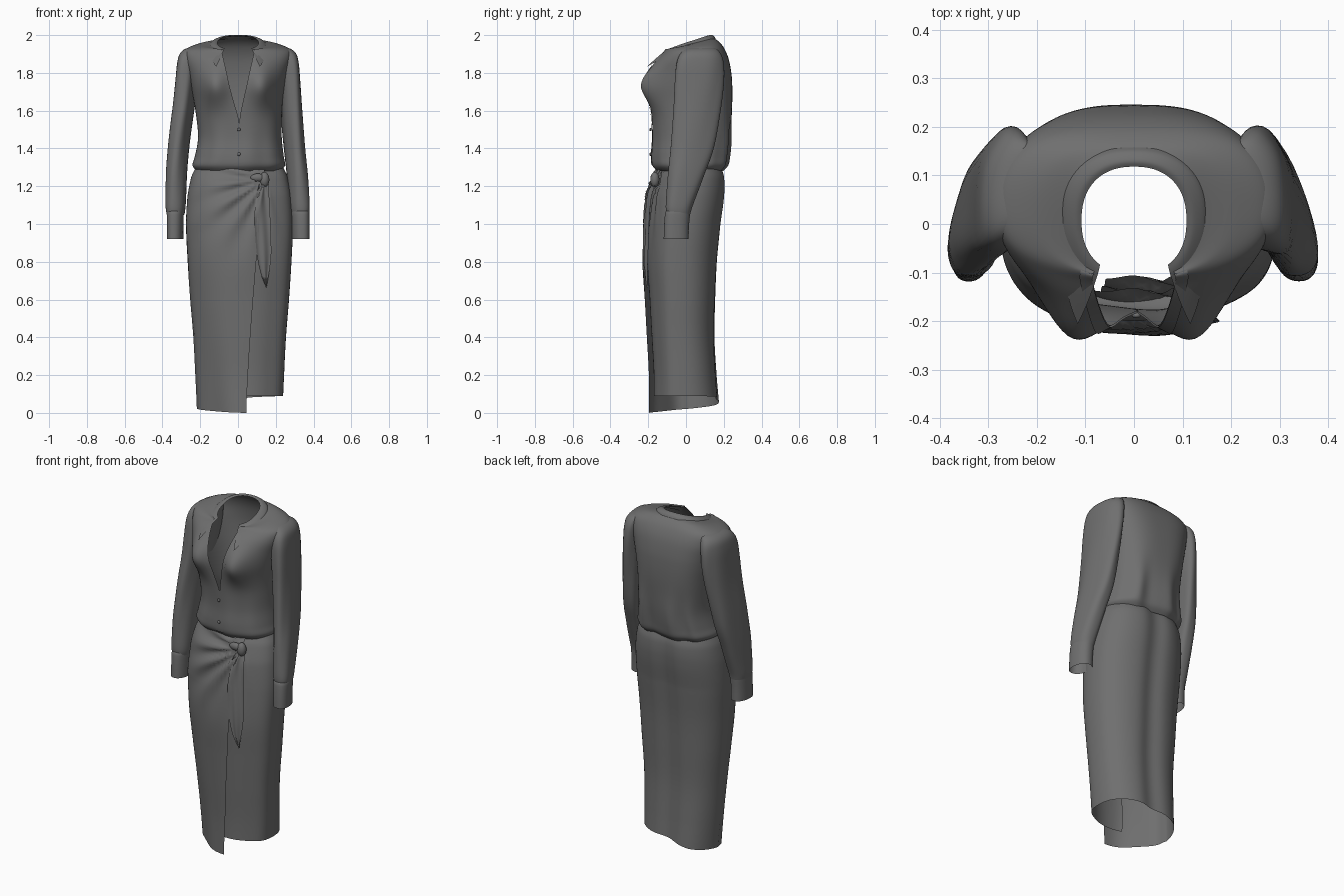
import bpy, bmesh
from math import sin, cos, asin, atan2, exp, hypot, pi

cube = bpy.data.objects.get("Cube")
if cube:
    bpy.data.objects.remove(cube)

cloth = bpy.data.materials.new("charcoal cloth")
cloth.use_nodes = True
GREY = (0.16, 0.16, 0.16, 1)
cloth.diffuse_color = GREY
cloth.node_tree.nodes["Principled BSDF"].inputs["Base Color"].default_value = GREY


def spline(rows, u):
    """Smooth interpolation through table rows, u from 0 to 1."""
    k = max(0, min(u, 1)) * (len(rows) - 1)
    i = min(int(k), len(rows) - 2)
    t = k - i
    a, b, c, d = (rows[max(0, min(j, len(rows) - 1))] for j in range(i - 1, i + 3))
    return [q + t / 2 * (r - p + t * (2*p - 5*q + 4*r - s + t * (3*(q - r) + s - p)))
            for p, q, r, s in zip(a, b, c, d)]


def at_height(rows, z):
    """Spline row at a given value of the first column."""
    for i in range(len(rows) - 1):
        if z <= rows[i + 1][0] or i == len(rows) - 2:
            t = (z - rows[i][0]) / (rows[i + 1][0] - rows[i][0])
            return spline(rows, (i + t) / (len(rows) - 1))


def oval(half, front, back, th, n=2.3):
    """Point on a rounded section; angle 0 faces the front, growing toward -x."""
    s, c = sin(th), cos(th)
    px = abs(s) ** (2 / n) * (1 if s > 0 else -1)
    py = abs(c) ** (2 / n) * (1 if c > 0 else -1)
    return -half * px, (front + back) / 2 - (back - front) / 2 * py


def angle_of(x, half, n=2.3):
    return asin(min(1, max(0, x) / half) ** (n / 2))


def sheet(name, point, nu, nv):
    """Grid of faces from point(u, v): u runs up, v runs around."""
    bm = bmesh.new()
    g = [[bm.verts.new(point(i / nu, j / nv)) for j in range(nv + 1)] for i in range(nu + 1)]
    for i in range(nu):
        for j in range(nv):
            bm.faces.new((g[i][j], g[i + 1][j], g[i + 1][j + 1], g[i][j + 1]))
    bmesh.ops.remove_doubles(bm, verts=bm.verts, dist=0.0002)
    finish(name, bm)


def finish(name, bm):
    me = bpy.data.meshes.new(name)
    bm.to_mesh(me)
    bm.free()
    me.materials.append(cloth)
    me.shade_smooth()
    bpy.context.collection.objects.link(bpy.data.objects.new(name, me))


# Wrap skirt: height, half width, front, back
SKIRT = [(0, .228, -.2, .18), (.2, .236, -.2, .165), (.4, .246, -.21, .155),
         (.6, .262, -.22, .16), (.8, .275, -.23, .17), (1, .283, -.22, .19),
         (1.15, .275, -.205, .21), (1.25, .255, -.175, .21), (1.32, .225, -.14, .19)]
# Hem height around the turn: long outer panel, shorter inner one
HEM = [(0, 0), (.25, .02), (.4, .045), (.52, .082), (.75, .09), (1, .09)]
KNOT_X, KNOT_Z = .14, 1.235


def skirt_point(th, z):
    _, half, front, back = at_height(SKIRT, z)
    x, y = oval(half, front, back, th)
    # lower part twists: flatter at the front right corner, fuller behind it
    low = max(0, 1 - z)
    pull = low * (.034 * max(0, cos(th - pi / 4)) ** 5 + .018 * min(0, cos(th + pi / 4)) ** 6)
    x += pull if sin(th) > 0 and cos(th) > 0 else pull * .3
    y += pull
    # folds fanning out from the knot
    d = hypot(x - KNOT_X, z - KNOT_Z)
    a = atan2(KNOT_Z - z, KNOT_X - x)
    fan = max(0, cos(a - .4)) * max(0, cos(th)) * exp(-(d / .34) ** 2) * min(1, d / .06)
    y -= .018 * fan * sin(15 * a)
    # soft valley down the back
    y -= .02 * max(0, -cos(th)) ** 4 * exp(-(x / .06) ** 2)
    return x, y


def skirt(u, v):
    hem = at_height(HEM, v)[1]
    z = hem + u * (1.32 - hem)
    half = at_height(SKIRT, z)[1]
    edge = .035 + .095 * (z / 1.25) ** 1.3
    start = -angle_of(edge, half)
    th = start + v * (2 * pi + .25 - start)
    x, y = skirt_point(th, z)
    under = min(1, max(0, (th - 2 * pi + 1.4) / .8))
    return x + .008, y + .026 * under * (3 - 2 * under) * under, z


sheet("wrap_skirt", skirt, 90, 130)

# Knot tail hanging over the skirt: height, centre, half width
TAIL = [(.665, .15, .001), (.74, .142, .022), (.84, .138, .038),
        (1, .13, .042), (1.13, .13, .036), (1.25, .14, .018)]


def tail(u, v):
    z, mid, w = spline(TAIL, u)
    x = mid + w * (1 - 2 * v)
    half = at_height(SKIRT, z)[1]
    y = skirt_point(-angle_of(x, half), z)[1]
    return x, y - .006 - .004 * cos(pi * (v - .5) * 3), z


sheet("tie_tail", tail, 40, 12)


def blob(name, loc, size):
    bm = bmesh.new()
    bmesh.ops.create_uvsphere(bm, u_segments=20, v_segments=12, radius=1)
    bmesh.ops.scale(bm, vec=size, verts=bm.verts)
    bmesh.ops.translate(bm, vec=loc, verts=bm.verts)
    finish(name, bm)


blob("tie_knot", (.14, -.165, 1.235), (.026, .024, .04))
blob("tie_loop", (.105, -.17, 1.245), (.04, .018, .022))

# Blouse body: height, half width, front, back, tilt, neckline gap
BODY = [(1.28, .22, -.15, .19, 0, 0), (1.31, .245, -.175, .215, 0, 0),
        (1.36, .235, -.18, .225, 0, 0), (1.45, .222, -.175, .235, 0, 0),
        (1.55, .225, -.18, .24, 0, .002), (1.65, .235, -.19, .245, 0, .025),
        (1.73, .25, -.195, .245, 0, .045), (1.8, .265, -.185, .24, 0, .06),
        (1.87, .284, -.155, .225, .03, .075), (1.918, .28, -.12, .2, .08, .085),
        (1.942, .215, -.11, .17, .16, .085), (1.948, .14, -.11, .14, .26, .08),
        (1.955, .11, -.105, .12, .33, .075)]


def body_point(u, th):
    z, half, front, back, tilt, _ = spline(BODY, u)
    x, y = oval(half, front, back, th, 2.3 + .5 * max(0, -cos(th)))
    z += tilt * y
    if cos(th) > 0:
        # bust
        y -= .066 * exp(-((abs(x) - .13) / .07) ** 2 - ((z - 1.73) / .1) ** 2) * cos(th) ** .5
    # gathered folds at the waist, strongest at the back
    gather = exp(-((z - 1.36) / .16) ** 2) * (.35 + .65 * max(0, -cos(th)))
    y += .012 * gather * sin(9 * th) * (cos(th) ** 2)
    return x + .01 * exp(-((z - 1.45) / .15) ** 2), y, z


def body(u, v):
    row = spline(BODY, u)
    a = angle_of(row[5], row[1])
    return body_point(u, a + v * (2 * pi - 2 * a))


sheet("blouse_body", body, 72, 110)


# Front bands bordering the opening
def band(side):
    def point(u, v):
        k = .08 + .8 * u
        row = spline(BODY, k)
        x = row[5] + .026 * (v if side < 0 else 1 - v)
        x, y, z = body_point(k, -side * angle_of(x, row[1]))
        return x, y - .004, z
    return point


sheet("left_front_band", band(1), 50, 4)
sheet("right_front_band", band(-1), 50, 4)

for z in (1.37, 1.5):
    blob("button", (.005, -.188, z), (.009, .006, .009))

# Folded collar with drooping points: height, half width, front, back, tilt, droop
COLLAR = [(1.937, .155, -.13, .158, .27, 1), (1.95, .143, -.122, .148, .3, .6),
          (1.96, .122, -.112, .13, .32, .15), (1.958, .108, -.104, .118, .33, 0)]


def collar(u, v):
    z, half, front, back, tilt, droop = spline(COLLAR, u)
    a = angle_of(.07 + .03 * droop, half)
    th = a + v * (2 * pi - 2 * a)
    x, y = oval(half, front, back, th)
    tip = max(0, cos(th)) ** 2 * droop
    return x * (1 + .25 * tip), y - .16 * tip, z + tilt * y - .12 * tip


sheet("collar", collar, 14, 90)

# Sleeves: height, centre x, half width, centre y, half depth
SLEEVE = [(1.05, .328, .046, -.04, .062), (1.1, .326, .052, -.035, .072),
          (1.25, .314, .054, 0, .095), (1.4, .298, .054, .035, .114),
          (1.6, .282, .055, .058, .124), (1.75, .272, .056, .068, .13),
          (1.85, .264, .056, .072, .125), (1.905, .252, .052, .076, .105),
          (1.932, .228, .036, .08, .07), (1.935, .2, .004, .08, .01)]
CUFF = [(.92, .332, .046, -.052, .066), (.99, .331, .047, -.05, .066),
        (1.06, .329, .048, -.044, .066), (1.07, .328, .044, -.04, .06)]


def arm(rows, side, folds, bow, slim):
    def point(u, v):
        z, cx, w, cy, d = spline(rows, u)
        th = 2 * pi * v
        crease = 1 + folds * sin(5 * th + 6 * z) * sin(pi * min(1, u * 1.1))
        x, y = oval(w * crease * slim, -d * crease, d * crease, th, 2.3)
        bend = bow * exp(-((z - 1.4) / .25) ** 2)
        # lean the section so the front edge sits outward
        return side * (cx + bend) + x - side * .12 * y, cy - bend + y, z
    return point


for side, word, bow, slim in ((1, "left", 0, 1), (-1, "right", .016, .9)):
    sheet(word + "_sleeve", arm(SLEEVE, side, .03, bow, 1), 50, 40)
    sheet(word + "_cuff", arm(CUFF, side, 0, bow, slim), 10, 40)
